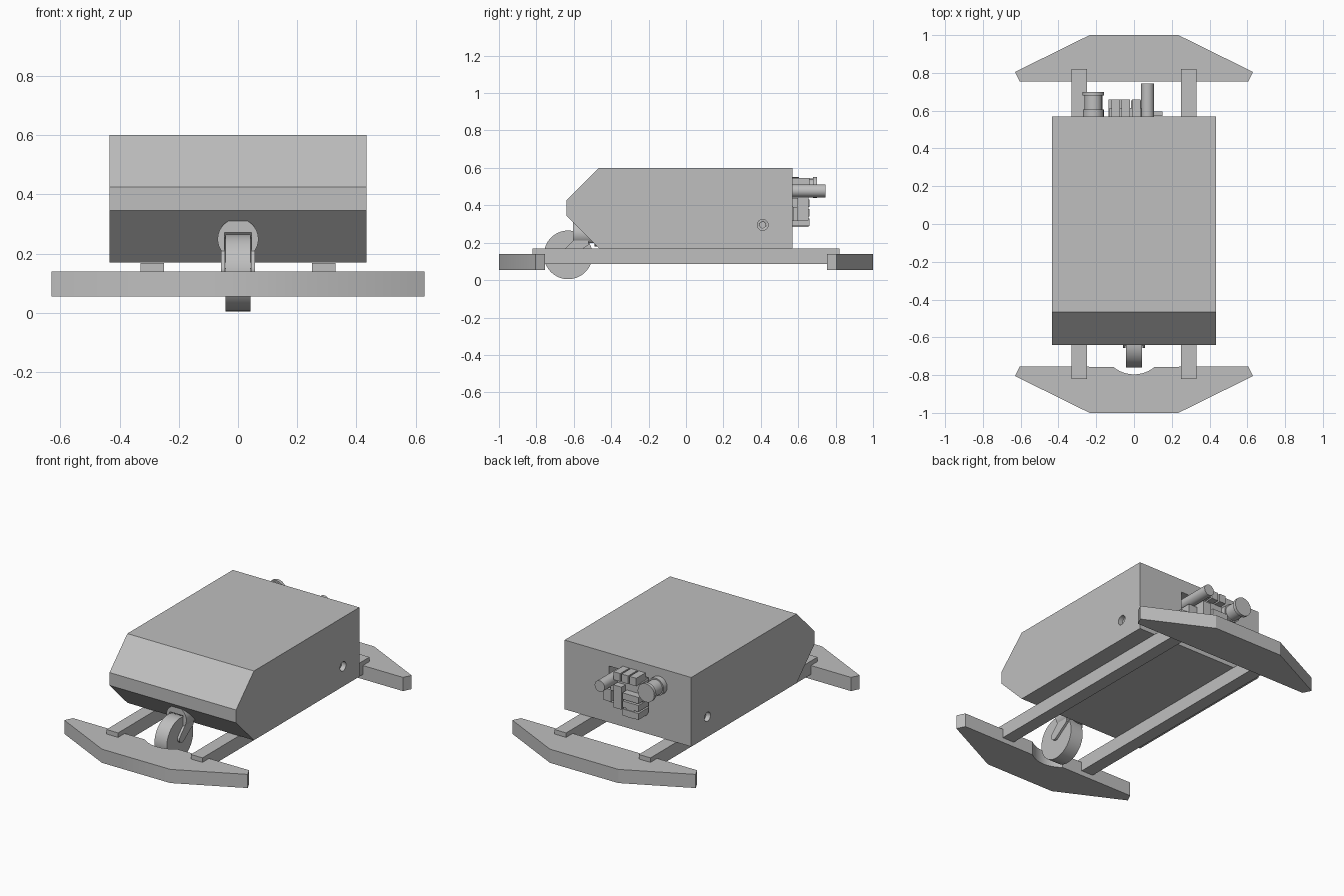
import bpy, bmesh, math
from mathutils import Matrix, Vector

cube = bpy.data.objects.get("Cube")
if cube:
    bpy.data.objects.remove(cube, do_unlink=True)

grey = bpy.data.materials.new("plain grey")
grey.use_nodes = True
grey.diffuse_color = (0.52, 0.52, 0.52, 1)
grey.node_tree.nodes["Principled BSDF"].inputs["Base Color"].default_value = (0.52, 0.52, 0.52, 1)


def finish(name, bm, smooth=False):
    bmesh.ops.recalc_face_normals(bm, faces=bm.faces)
    mesh = bpy.data.meshes.new(name)
    bm.to_mesh(mesh)
    bm.free()
    mesh.materials.append(grey)
    obj = bpy.data.objects.new(name, mesh)
    bpy.context.collection.objects.link(obj)
    if smooth:
        bpy.ops.object.select_all(action='DESELECT')
        obj.select_set(True)
        bpy.context.view_layer.objects.active = obj
        bpy.ops.object.shade_smooth_by_angle(angle=math.radians(30))
    return obj


def box(name, x, y, z):
    bm = bmesh.new()
    size = Vector((x[1] - x[0], y[1] - y[0], z[1] - z[0]))
    mid = Vector((sum(x), sum(y), sum(z))) / 2
    bmesh.ops.create_cube(bm, size=1, matrix=Matrix.Translation(mid) @ Matrix.Diagonal(size).to_4x4())
    return finish(name, bm)


def prism(name, points, depth, smooth=False):
    bm = bmesh.new()
    face = bm.faces.new([bm.verts.new(p) for p in points])
    new = bmesh.ops.extrude_face_region(bm, geom=[face])["geom"]
    bmesh.ops.translate(bm, verts=[v for v in new if isinstance(v, bmesh.types.BMVert)], vec=depth)
    return finish(name, bm, smooth)


def rod(name, axis, radius, centre, length, sides=40):
    bm = bmesh.new()
    turn = Matrix.Rotation(math.pi / 2, 4, 'Y' if axis == 'x' else 'X')
    bmesh.ops.create_cone(bm, cap_ends=True, segments=sides, radius1=radius, radius2=radius,
                          depth=length, matrix=Matrix.Translation(centre) @ turn)
    return finish(name, bm, True)


def cut(target, cutter):
    mod = target.modifiers.new("cut", 'BOOLEAN')
    mod.operation = 'DIFFERENCE'
    mod.solver = 'EXACT'
    mod.object = cutter
    bpy.context.view_layer.objects.active = target
    bpy.ops.object.modifier_apply(modifier=mod.name)
    bpy.data.objects.remove(cutter, do_unlink=True)


# Main housing with a chamfered nose
profile = [(-0.64, 0.425), (-0.465, 0.60), (0.57, 0.60), (0.57, 0.17), (-0.465, 0.17), (-0.64, 0.345)]
body = prism("housing", [(-0.435, y, z) for y, z in profile], (0.87, 0, 0))
cut(body, box("rear_pocket_cutter", (-0.14, 0.13), (0.46, 0.7), (0.30, 0.52)))
for s in (-1, 1):
    cut(body, rod("side_hole_cutter", 'x', 0.029, (s * 0.435, 0.41, 0.295), 0.06))
    cut(body, rod("side_bore_cutter", 'x', 0.016, (s * 0.38, 0.41, 0.295), 0.16))

# Rails under the housing
for side, s in (("left", 1), ("right", -1)):
    box(side + "_rail", sorted((s * 0.25, s * 0.33)), (-0.82, 0.82), (0.085, 0.168))

# Bumpers, the front one notched around the caster wheel
half = [(0.605, 0.755), (0.63, 0.805), (0.235, 1.0)]
outline = half + [(-x, y) for x, y in reversed(half)]
prism("rear_bumper", [(x, y, 0.055) for x, y in outline], (0, 0, 0.085))
arc = []
for i in range(17):
    a = math.radians(-40 + 80 * i / 16)
    arc.append((0.171 * math.sin(a), 0.625 + 0.171 * math.cos(a)))
prism("front_bumper", [(x, -y, 0.055) for x, y in outline + arc], (0, 0, 0.085), True)

# Caster: round mount with a wheel slot, fork arms, wheel and axle
mount = rod("caster_mount", 'y', 0.069, (0, -0.535, 0.249), 0.14)
cut(mount, box("mount_slot_cutter", (-0.046, 0.046), (-0.7, -0.49), (0.1, 0.272)))
rod("caster_wheel", 'x', 0.13, (0, -0.63, 0.135), 0.085, 64)
rod("caster_axle", 'x', 0.012, (0, -0.63, 0.14), 0.112, 20)
arm = [(-0.52, 0.19), (-0.52, 0.28), (-0.56, 0.255)]
for i in range(9):
    a = math.radians(135 + 180 * i / 8)
    arm.append((-0.63 + 0.027 * math.cos(a), 0.145 + 0.027 * math.sin(a)))
for side, x in (("left", 0.044), ("right", -0.058)):
    prism(side + "_fork_arm", [(x, y, z) for y, z in arm], (0.014, 0, 0), True)

# Rear fittings: spool and plain spigot
for name, r, y0, y1 in (("spool_base", 0.055, 0.56, 0.605), ("spool_neck", 0.047, 0.60, 0.685),
                        ("spool_flange", 0.057, 0.68, 0.70)):
    rod(name, 'y', r, (-0.215, (y0 + y1) / 2, 0.495), y1 - y0)
rod("spigot", 'y', 0.034, (0.072, 0.60, 0.477), 0.29)

# Valve block in the rear pocket
for i in range(3):
    x = -0.12 + i * 0.055
    box("valve_top_bar_%d" % (i + 1), (x, x + 0.045), (0.47, 0.66), (0.495, 0.545))
box("valve_core", (-0.13, 0.04), (0.47, 0.615), (0.34, 0.50))
for i in range(3):
    z = 0.43 - i * 0.05
    box("valve_rib_%d" % (i + 1), (-0.135, -0.025), (0.47, 0.66), (z - 0.04, z))
box("valve_foot", (-0.10, -0.045), (0.47, 0.655), (0.285, 0.34))
box("valve_column", (-0.015, 0.04), (0.47, 0.655), (0.32, 0.46))
box("valve_side_block", (0.04, 0.10), (0.47, 0.60), (0.39, 0.44))
box("valve_tab", (0.10, 0.15), (0.571, 0.595), (0.315, 0.39))
